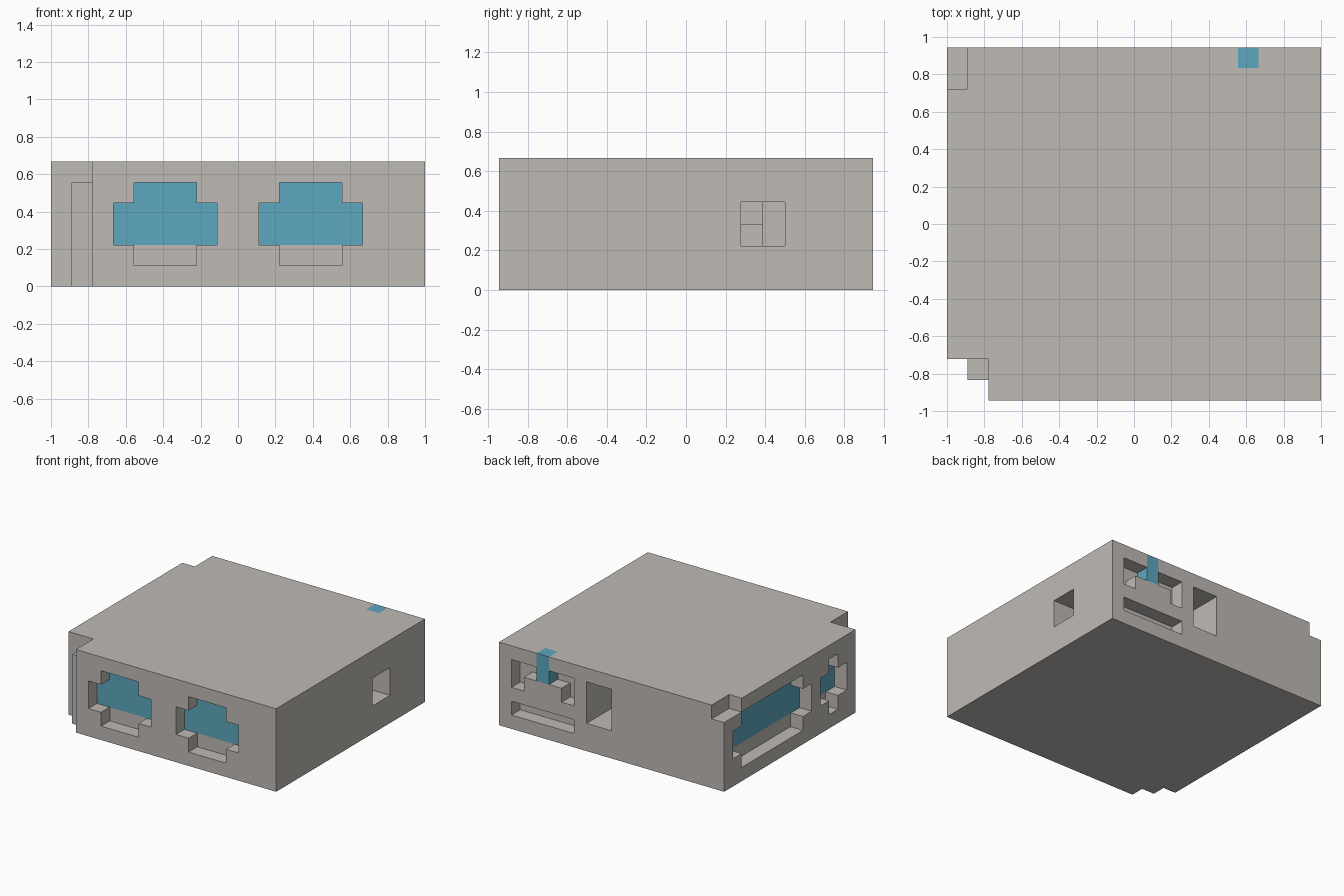
import bpy, bmesh
from mathutils import Vector

CELL = 1 / 9                      # building grid
SIZE = (18, 17, 6)                # block size in cells

if "Cube" in bpy.data.objects:
    bpy.data.objects.remove(bpy.data.objects["Cube"], do_unlink=True)


def make_material(name, rgb):
    mat = bpy.data.materials.new(name)
    mat.use_nodes = True
    mat.diffuse_color = (*rgb, 1)
    mat.node_tree.nodes["Principled BSDF"].inputs["Base Color"].default_value = (*rgb, 1)
    return mat


stone = make_material("warm grey stone", (0.52, 0.49, 0.46))
glass = make_material("blue glass", (0.11, 0.385, 0.52))


def box(name, x, y, z, mat):
    """Box from (low, high) ranges in cells."""
    bm = bmesh.new()
    bmesh.ops.create_cube(bm, size=1)
    for v in bm.verts:
        cell = [r[0] if c < 0 else r[1] for c, r in zip(v.co, (x, y, z))]
        v.co = Vector((cell[0] - SIZE[0] / 2, cell[1] - SIZE[1] / 2, cell[2])) * CELL
    mesh = bpy.data.meshes.new(name)
    bm.to_mesh(mesh)
    bm.free()
    mesh.materials.append(mat)
    obj = bpy.data.objects.new(name, mesh)
    bpy.context.collection.objects.link(obj)
    return obj


body = box("body", (0, SIZE[0]), (0, SIZE[1]), (0, SIZE[2]), stone)


def carve(x, y, z):
    """Cut a box out of the body."""
    cutter = box("cutter", x, y, z, stone)
    cutter.hide_render = True
    mod = body.modifiers.new("cut", "BOOLEAN")
    mod.operation = "DIFFERENCE"
    mod.solver = "EXACT"
    mod.object = cutter
    bpy.context.view_layer.objects.active = body
    bpy.ops.object.modifier_apply(modifier=mod.name)
    bpy.data.objects.remove(cutter, do_unlink=True)


def window(name, side, low, high):
    """Cross-shaped recess with a glass plate on its back wall, one cell deep."""
    def place(along, depth, z):
        return (along, depth, z) if side == "front" else (depth, along, z)

    wide, narrow = (low, high), (low + 1, high - 1)
    carve(*place(wide, (-1, 1), (2, 4)))
    carve(*place(narrow, (-1, 1), (1, 5)))
    plate = (0.97, 1)
    box(name + "_pane", *place(wide, plate, (2, 4)), glass)
    box(name + "_upper_pane", *place(narrow, plate, (4, 5)), glass)


# Stepped front corner, leaving a shorter column
carve((-1, 1), (-1, 2), (-1, 7))
carve((-1, 2), (-1, 1), (-1, 7))
carve((-1, 2), (-1, 2), (5, 7))

# Notch in the roof at the back corner
carve((-1, 1), (15, 18), (5, 7))

# Windows on the front and on the -x side
window("front_window_a", "front", 3, 8)
window("front_window_b", "front", 10, 15)
window("side_window_large", "side", 7, 16)
window("side_window_small", "side", 3, 6)

# Back alcove with two legs, and the slot below it
carve((12, 17), (16, 18), (4, 5))
for x in (12, 16):
    carve((x, x + 1), (16, 18), (3, 5))
carve((12, 17), (16, 18), (1, 2))

# Glass post in the alcove, rising to the roof
carve((14, 15), (16, 18), (4, 7))
box("glass_post", (14, 15), (16, 17), (4, 6), glass)

# Back doorway and the passage from the +x side that meets it
carve((9, 11), (12, 18), (2, 5))
carve((9, 19), (12, 13), (2, 4))
carve((12, 19), (11, 13), (3, 4))
carve((13, 19), (11, 13), (2, 4))
